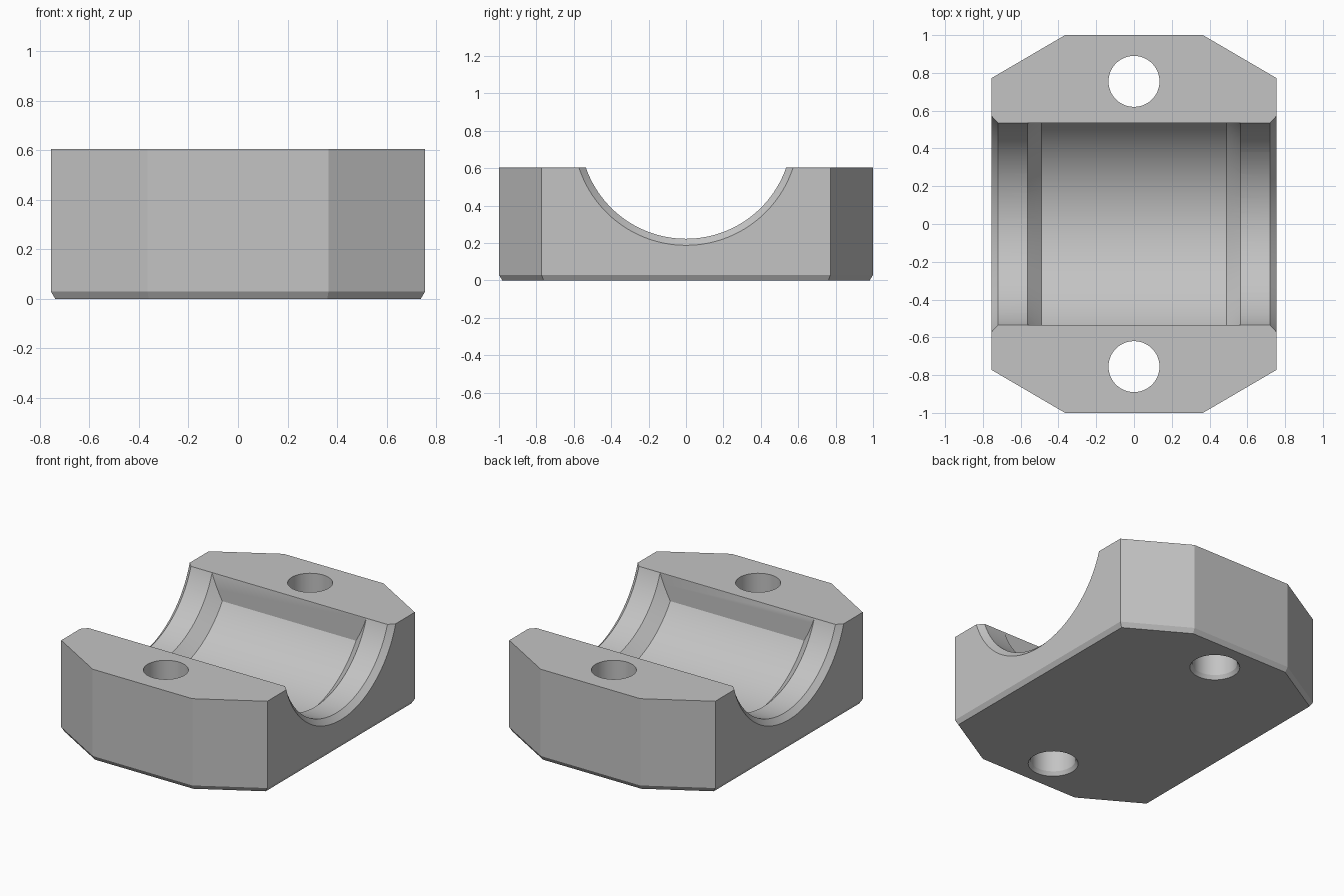
import bpy
import bmesh
from math import pi, radians
from mathutils import Matrix, Vector

cube = bpy.data.objects.get("Cube")
if cube:
    bpy.data.objects.remove(cube, do_unlink=True)

HX, HY, TOP = 0.755, 1.0, 0.605     # block half sizes and height
AXIS_Z, BORE_R = 0.79, 0.567        # bore axis height and radius
POCKET_R, POCKET_X = 0.642, 0.49    # wider middle pocket
LIP_Y = 0.5355                      # flat pocket walls
BEVEL_H, BEVEL_IN = 0.03, 0.018     # bottom edge bevel

metal = bpy.data.materials.new("plain_grey_metal")
metal.use_nodes = True
grey = (0.55, 0.55, 0.55, 1)
metal.diffuse_color = grey
metal.node_tree.nodes["Principled BSDF"].inputs["Base Color"].default_value = grey


def finish(name, bm):
    bmesh.ops.recalc_face_normals(bm, faces=bm.faces)
    mesh = bpy.data.meshes.new(name)
    bm.to_mesh(mesh)
    bm.free()
    mesh.materials.append(metal)
    obj = bpy.data.objects.new(name, mesh)
    bpy.context.collection.objects.link(obj)
    return obj


def lathe(profile, segments):
    """Closed solid of revolution about z from (height, radius) pairs."""
    bm = bmesh.new()
    rings = []
    for h, r in profile:
        ring = bmesh.ops.create_circle(bm, segments=segments, radius=r,
                                       matrix=Matrix.Translation((0, 0, h)))
        rings.append(ring["verts"])
    for a, b in zip(rings, rings[1:]):
        for i in range(segments):
            j = (i + 1) % segments
            bm.faces.new((a[i], a[j], b[j], b[i]))
    bm.faces.new(rings[0])
    bm.faces.new(rings[-1])
    return bm


def cut(target, cutter):
    cutter.hide_render = True
    mod = target.modifiers.new("cut", 'BOOLEAN')
    mod.operation = 'DIFFERENCE'
    mod.solver = 'EXACT'
    mod.object = cutter
    bpy.context.view_layer.objects.active = target
    bpy.ops.object.modifier_apply(modifier=mod.name)
    bpy.data.objects.remove(cutter, do_unlink=True)


# Block: eight-sided prism with a bevelled bottom edge
bm = bmesh.new()
quarter = [(HX, 0.772), (0.365, HY)]
outline = quarter + [(-x, y) for x, y in reversed(quarter)]
outline += [(-x, -y) for x, y in outline]
base = bm.faces.new([bm.verts.new((x, y, BEVEL_H)) for x, y in outline])
ext = bmesh.ops.extrude_face_region(bm, geom=[base], use_keep_orig=True)
for v in ext["geom"]:
    if isinstance(v, bmesh.types.BMVert):
        v.co.z = TOP
bmesh.ops.recalc_face_normals(bm, faces=bm.faces)
bottom = min(bm.faces, key=lambda f: f.calc_center_median().z)
bmesh.ops.inset_region(bm, faces=[bottom], thickness=BEVEL_IN, use_even_offset=True)
bottom = min((f for f in bm.faces if len(f.verts) == len(outline)),
             key=lambda f: f.calc_center_median().z)
for v in bottom.verts:
    v.co.z = 0
block = finish("bearing_block", bm)

along_x = Matrix.Translation((0, 0, AXIS_Z)) @ Matrix.Rotation(pi / 2, 4, 'Y')

# Bore with chamfered ends
flare = BORE_R + 0.08
bm = lathe([(-0.8, flare), (-0.72, BORE_R), (0.72, BORE_R), (0.8, flare)], 128)
bm.transform(along_x)
cut(block, finish("bore_cutter", bm))

# Middle pocket with sloped ends, trimmed to flat side walls
end_x, end_r = POCKET_X + 0.11, POCKET_R - 0.11
bm = lathe([(-end_x, end_r), (-POCKET_X, POCKET_R),
            (POCKET_X, POCKET_R), (end_x, end_r)], 128)
bm.transform(along_x)
for side in (-1, 1):
    bmesh.ops.bisect_plane(bm, geom=bm.verts[:] + bm.edges[:] + bm.faces[:],
                           plane_co=Vector((0, side * LIP_Y, 0)),
                           plane_no=Vector((0, side, 0)), clear_outer=True)
    bmesh.ops.holes_fill(bm, edges=[e for e in bm.edges if e.is_boundary], sides=0)
cut(block, finish("pocket_cutter", bm))

# Bolt holes, countersunk from below
for side in (-1, 1):
    bm = lathe([(-0.02, 0.162), (0.025, 0.135), (TOP + 0.1, 0.135)], 48)
    bm.transform(Matrix.Translation((0, side * 0.755, 0)))
    cut(block, finish("bolt_hole_cutter", bm))

# Smooth round surfaces, sharp edges kept
bpy.ops.object.select_all(action='DESELECT')
block.select_set(True)
bpy.context.view_layer.objects.active = block
bpy.ops.object.shade_smooth_by_angle(angle=radians(20))
